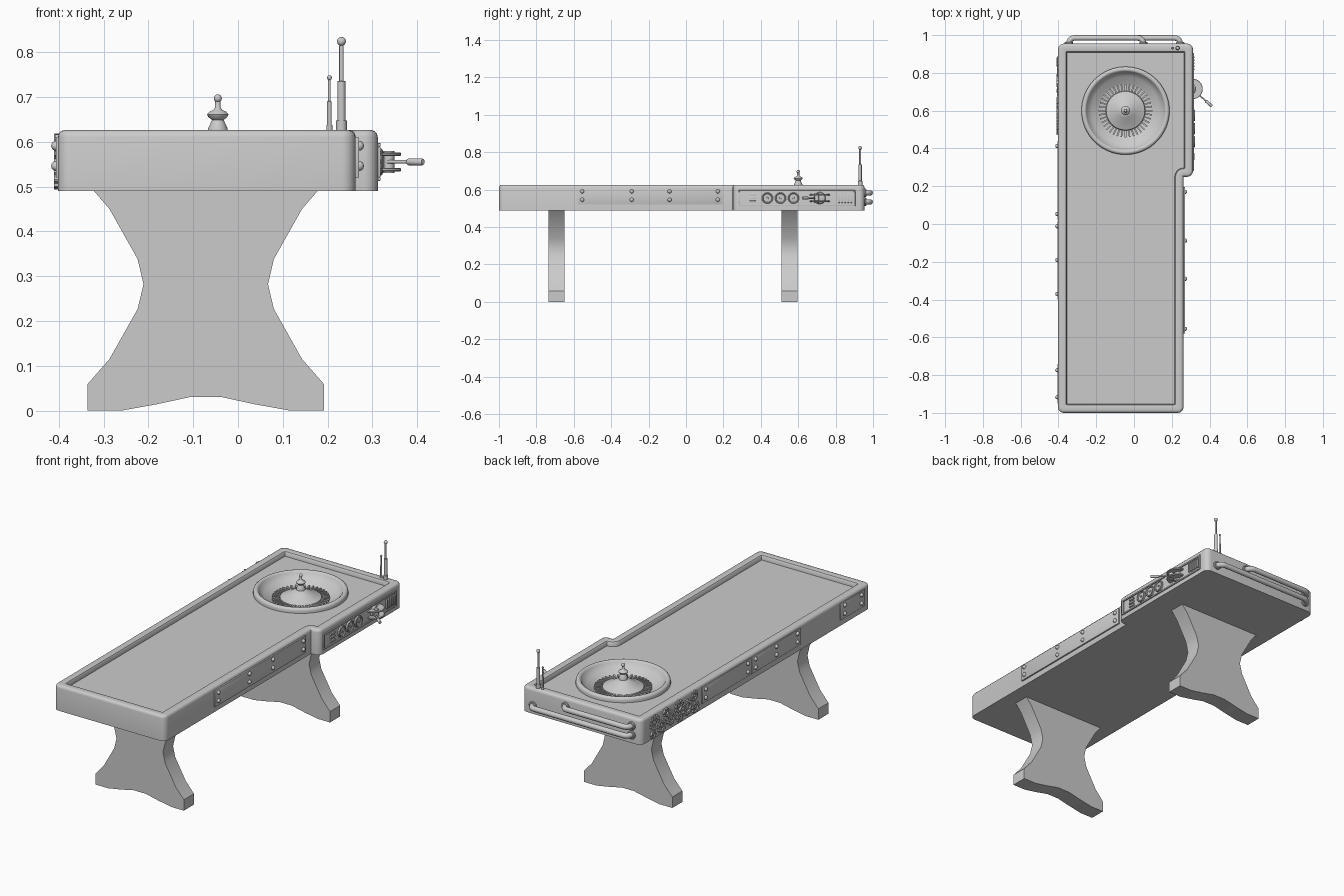
import bpy, bmesh
from math import sin, cos, pi, radians
from mathutils import Matrix, Vector

if "Cube" in bpy.data.objects:
    bpy.data.objects.remove(bpy.data.objects["Cube"])


def finish(name, bm, angle=35):
    bmesh.ops.remove_doubles(bm, verts=bm.verts, dist=1e-5)
    bmesh.ops.recalc_face_normals(bm, faces=bm.faces)
    me = bpy.data.meshes.new(name)
    bm.to_mesh(me)
    bm.free()
    ob = bpy.data.objects.new(name, me)
    bpy.context.collection.objects.link(ob)
    bpy.ops.object.select_all(action='DESELECT')
    ob.select_set(True)
    bpy.context.view_layer.objects.active = ob
    if angle:
        bpy.ops.object.shade_smooth_by_angle(angle=radians(angle))
    return ob


def loft(bm, rings, closed=False):
    """Skin a list of equal-length point loops; returns the vertex rings."""
    vs = [[bm.verts.new(p) for p in ring] for ring in rings]
    for a, b in zip(vs, vs[1:] + (vs[:1] if closed else [])):
        for i in range(len(a)):
            j = (i + 1) % len(a)
            bm.faces.new((a[i], a[j], b[j], b[i]))
    return vs


def lathe(name, profile, loc, axis=Vector((0, 0, 1)), seg=24):
    m = Matrix.Translation(loc) @ Vector((0, 0, 1)).rotation_difference(Vector(axis)).to_matrix().to_4x4()
    bm = bmesh.new()
    loft(bm, [[m @ Vector((r * cos(2 * pi * i / seg), r * sin(2 * pi * i / seg), z))
               for i in range(seg)] for r, z in profile])
    return finish(name, bm)


def box(name, lo, hi, bevel=0.0, matrix=None):
    lo, hi = Vector(lo), Vector(hi)
    bm = bmesh.new()
    bmesh.ops.create_cube(bm, size=1, matrix=(matrix or Matrix()) @ Matrix.Translation((lo + hi) / 2)
                          @ Matrix.Diagonal((*(hi - lo), 1)))
    if bevel:
        bmesh.ops.bevel(bm, geom=bm.edges[:], offset=bevel, segments=2, profile=0.5, affect='EDGES')
    return finish(name, bm, 35 if bevel else 0)


def ball(r, z, n=7):
    return [(r * cos(t), z + r * sin(t)) for t in [-pi / 2 * 0.8 + pi * 0.9 * k / n for k in range(n + 1)]]


# Table top: offset outlines lofted into a rounded rim and sunken floor
BOWL = Vector((-0.045, 0.6, 0))
FLOOR = 0.6
CORNERS = [(-0.402, -1, 1, 1), (0.262, -1, -1, 1), (0.262, 0.25, -1, 1),
           (0.312, 0.25, -1, 1), (0.312, 0.955, -1, -1), (-0.402, 0.955, 1, -1)]


def outline(d, z, n=5):
    pts = [Vector((x + sx * d, y + sy * d)) for x, y, sx, sy in CORNERS]
    out = []
    for i, p in enumerate(pts):
        r = 0.001 + d if i == 2 else max(0.03 - d, 0.002)
        a = (pts[i - 1] - p).normalized() * r
        b = (pts[(i + 1) % 6] - p).normalized() * r
        c = p + a + b
        for k in range(n + 1):
            t = pi / 2 * k / n
            q = c - b * cos(t) - a * sin(t)
            out.append((q.x, q.y, z))
    return out


bm = bmesh.new()
steps = [(0, 0.49), (0, 0.611), (0.002, 0.618), (0.007, 0.624), (0.014, 0.626), (0.036, 0.626),
         (0.042, 0.624), (0.046, 0.618), (0.047, FLOOR)]
rings = loft(bm, [outline(d, z) for d, z in steps])
bm.faces.new(rings[0])
hole = [bm.verts.new(BOWL + Vector((0.222 * cos(2 * pi * i / 64), 0.222 * sin(2 * pi * i / 64), FLOOR)))
        for i in range(64)]
edges = [bm.edges.new((hole[i - 1], hole[i])) for i in range(64)]
edges += [bm.edges.get((rings[-1][i - 1], rings[-1][i])) for i in range(len(rings[-1]))]
bmesh.ops.triangle_fill(bm, edges=edges, use_beauty=True)
finish("table_top", bm)

# Pedestal legs: mirrored profile extruded along y
half = [(0.251, 0.492), (0.215, 0.45), (0.152, 0.338), (0.139, 0.282), (0.152, 0.227), (0.215, 0.115),
        (0.264, 0.059), (0.264, 0), (0.188, 0), (0.11, 0.014), (0.036, 0.03)]
prof = half + [(-x, z) for x, z in reversed(half)]
for name, y0, y1 in (("front_leg", -0.736, -0.65), ("back_leg", 0.511, 0.597)):
    bm = bmesh.new()
    a, b = loft(bm, [[(x - 0.072, y, z) for x, z in prof] for y in (y0, y1)])
    bm.faces.new(a)
    bm.faces.new(b)
    finish(name, bm)

# Wheel bowl, rotor cone, pocket dividers and turned spindle
lathe("wheel_bowl", [(0.233, 0.598), (0.233, 0.612), (0.231, 0.619), (0.226, 0.624), (0.219, 0.626),
                     (0.212, 0.624), (0.207, 0.619), (0.204, 0.61), (0.18, 0.592), (0.145, 0.574),
                     (0.138, 0.57), (0.105, 0.57), (0.102, 0.582), (0.07, 0.595), (0.04, 0.613),
                     (0.015, 0.625), (0, 0.625)], BOWL, seg=64)
for i in range(40):
    box("pocket_divider", (0.104, -0.004, 0.568), (0.142, 0.004, 0.582),
        matrix=Matrix.Translation(BOWL) @ Matrix.Rotation(2 * pi * i / 40, 4, 'Z'))
lathe("wheel_spindle", [(0.022, 0.618), (0.022, 0.63), (0.017, 0.64), (0.013, 0.649), (0.021, 0.655),
                        (0.024, 0.661), (0.019, 0.667), (0.01, 0.671), (0.006, 0.677), (0.006, 0.69)]
      + ball(0.009, 0.697) + [(0, 0.706)], BOWL)

# Telescopic antennas
lathe("tall_antenna", [(0.012, 0.62), (0.012, 0.647), (0.009, 0.648), (0.009, 0.735), (0.005, 0.736),
                       (0.005, 0.815)] + ball(0.01, 0.824) + [(0, 0.834)], (0.231, 0.931, 0), seg=16)
lathe("short_antenna", [(0.007, 0.62), (0.007, 0.637), (0.005, 0.638), (0.005, 0.69), (0.003, 0.691),
                        (0.003, 0.738)] + ball(0.0055, 0.743) + [(0, 0.7485)], (0.204, 0.931, 0), seg=16)

# Bolted side plates
PLATES = [(1, 0.262, -0.58, 0.196, (-0.555, -0.29, -0.088, 0.17)),
          (-1, -0.402, 0.022, 0.44, (0.053, 0.413)),
          (-1, -0.402, -0.4, 0.016, (-0.37, -0.19, -0.012)),
          (-1, -0.402, -0.95, -0.74, (-0.917, -0.774))]
for s, x, y0, y1, bolts in PLATES:
    t = 0.008 if s > 0 else 0.004
    xs = sorted((x - s * 0.003, x + s * t))
    box("side_plate", (xs[0], y0, 0.52), (xs[1], y1, 0.61), 0.001)
    for y in bolts:
        for z in (0.546, 0.591):
            lathe("plate_bolt", [(0.011, 0), (0.0105, 0.004), (0.008, 0.008), (0.004, 0.0105), (0, 0.011)],
                  (x + s * t, y, z), (s, 0, 0), 12)

# Gear cluster on the left side
GEARS = [(0.845, 0.574, 0.042), (0.86, 0.515, 0.022), (0.785, 0.534, 0.036), (0.75, 0.595, 0.024),
         (0.705, 0.548, 0.04), (0.64, 0.585, 0.033), (0.632, 0.522, 0.027), (0.57, 0.553, 0.042),
         (0.505, 0.59, 0.027), (0.5, 0.526, 0.03)]
for k, (y, z, r) in enumerate(GEARS):
    x0, x1, n = -0.4, -0.408 - 0.003 * (k % 2), int(r * 300)
    rad = lambda i: r if i % 4 < 2 else r * 0.82
    ring = lambda x, f: [(x, y + f(i) * cos(2 * pi * i / (4 * n)), z + f(i) * sin(2 * pi * i / (4 * n)))
                         for i in range(4 * n)]
    inner = lambda i: r * 0.58
    bm = bmesh.new()
    loft(bm, [ring(x0, rad), ring(x1, rad), ring(x1, inner), ring(x0, inner)], closed=True)
    finish("gear_rim", bm, 30)
    lathe("gear_hub", [(r * 0.25, 0), (r * 0.25, 0.009), (0, 0.011)], (x0, y, z), (-1, 0, 0), 12)
    for j in range(2):
        box("gear_spoke", (-0.006, -r * 0.62, -r * 0.08), (0, r * 0.62, r * 0.08),
            matrix=Matrix.Translation((x0, y, z)) @ Matrix.Rotation(k + j * pi / 2, 4, 'X'))

# Control panel frame on the right side
X = 0.312
for lo, hi in (((0.28, 0.513), (0.905, 0.521)), ((0.28, 0.589), (0.905, 0.597)),
               ((0.28, 0.521), (0.29, 0.589)), ((0.895, 0.521), (0.905, 0.589))):
    box("panel_frame", (X - 0.004, *lo), (X + 0.006, *hi), 0.001)
for z in (0.536, 0.555, 0.574):
    box("panel_switch", (X - 0.002, 0.34, z - 0.005), (X + 0.008, 0.375, z + 0.005), 0.001)
for y in (0.435, 0.505, 0.575):
    lathe("panel_dial", [(0.03, 0), (0.03, 0.008), (0.027, 0.011), (0.023, 0.008), (0.022, 0.004), (0.006, 0.004),
                         (0.005, 0.009), (0, 0.009)], (X, y, 0.555), (1, 0, 0), 24)
for i in range(5):
    y = 0.815 + i * 0.016
    box("panel_vent", (X - 0.002, y, 0.53), (X + 0.008, y + 0.008, 0.58), 0.001)

# Lever with twin discs
lathe("lever_base", [(0.032, 0), (0.028, 0.01), (0.018, 0.015), (0, 0.015)], (X, 0.715, 0.555), (1, 0, 0))
for z in (0.534, 0.568):
    lathe("lever_disc", [(0, 0), (0.052, 0), (0.054, 0.002), (0.054, 0.006), (0.052, 0.008), (0, 0.008)],
          (X - 0.002, 0.715, z), seg=32)
lathe("lever_pivot", [(0, 0.53), (0.012, 0.53), (0.012, 0.58), (0, 0.58)], (X + 0.025, 0.7, 0), seg=12)
lathe("lever_handle", [(0.004, 0), (0.004, 0.06), (0.007, 0.062), (0.008, 0.066), (0.008, 0.102),
                       (0.006, 0.106), (0, 0.106)], (0.333, 0.693, 0.555), (0.078, -0.068, 0), 12)

# Pipes along the back
Y = 0.955
for name, x0, x1, z in (("upper_pipe", -0.345, 0.05, 0.583), ("lower_pipe", -0.345, 0.245, 0.535)):
    cu = bpy.data.curves.new(name, 'CURVE')
    cu.dimensions = '3D'
    cu.bevel_depth, cu.bevel_resolution = 0.0145, 3
    path = [(x0, Y - 0.01)]
    arc = [(0.03 * (1 - cos(t)), 0.03 * sin(t)) for t in [pi / 2 * k / 5 for k in range(6)]]
    path += [(x0 + a, Y + b) for a, b in arc] + [(x1 - a, Y + b) for a, b in reversed(arc)]
    path += [(x1, Y - 0.01)]
    sp = cu.splines.new('POLY')
    sp.points.add(len(path) - 1)
    for p, (x, y) in zip(sp.points, path):
        p.co = (x, y, z, 1)
    tmp = bpy.data.objects.new(name, cu)
    bpy.context.collection.objects.link(tmp)
    bm = bmesh.new()
    bm.from_mesh(tmp.to_mesh())
    bpy.data.objects.remove(tmp)
    finish(name, bm, 50)
    for x in (x0, x1):
        lathe("pipe_flange", [(0.022, -0.002), (0.022, 0.006), (0.019, 0.009), (0.014, 0.009)],
              (x, Y, z), (0, 1, 0), 20)
